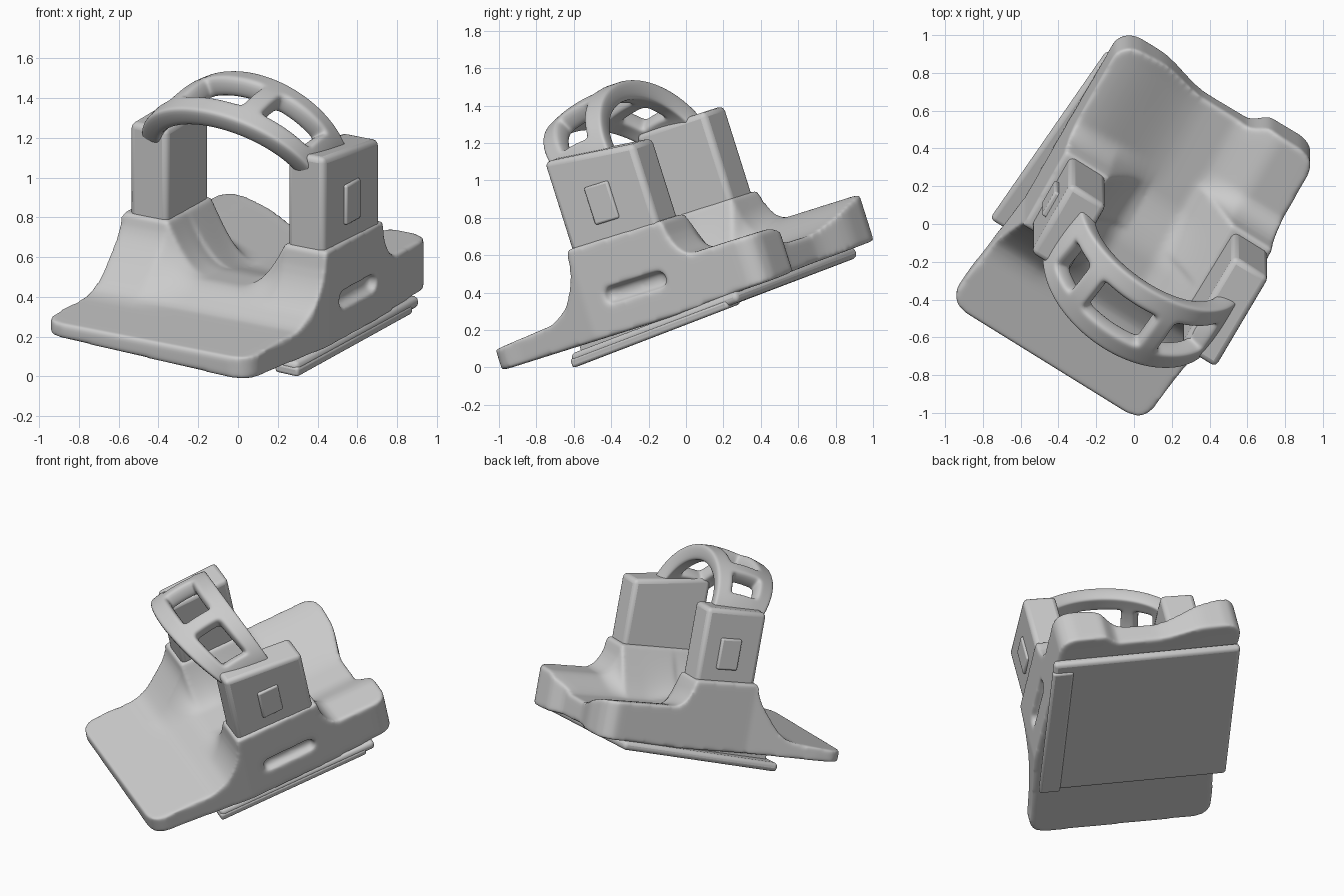
import bpy, bmesh, math
from mathutils import Matrix

if "Cube" in bpy.data.objects:
    bpy.data.objects.remove(bpy.data.objects["Cube"])

# Whole model is built square to local axes, then turned 33 deg and tipped back 17.5 deg
POSE = Matrix.Rotation(math.radians(17.5), 4, 'X') @ Matrix.Rotation(math.radians(-33), 4, 'Z')


def clamp(t):
    return max(0.0, min(1.0, t))


def smooth(a, b, x):
    t = clamp((x - a) / (b - a))
    return t * t * (3 - 2 * t)


def fillet(a, b, x):
    t = clamp((x - a) / (b - a))
    return 1 - math.sqrt(1 - t * t)


def shift(v):
    return -0.08 * clamp(v + 0.1) - 0.03 * clamp((-v - 0.1) / 0.5)


def finish(name, bm):
    bmesh.ops.recalc_face_normals(bm, faces=bm.faces)
    me = bpy.data.meshes.new(name)
    bm.to_mesh(me)
    bm.free()
    ob = bpy.data.objects.new(name, me)
    bpy.context.collection.objects.link(ob)
    ob.matrix_world = POSE
    for p in me.polygons:
        p.use_smooth = True
    return ob


def block(name, u, v, w_front, w_back, bevel=0.03, segs=3, skew=1.0, tilt=0.0):
    """Six-sided block; u, v are ranges, w_* are (bottom, top) at front and back."""
    bm = bmesh.new()
    bmesh.ops.create_cube(bm, size=1)
    for p in bm.verts:
        i, j, k = (int(c > 0) for c in p.co)
        p.co = (u[i] + shift(v[j]) * skew, v[j], (w_back if j else w_front)[k] - tilt * u[i])
    ob = finish(name, bm)
    m = ob.modifiers.new("round", 'BEVEL')
    m.width, m.segments = bevel, segs
    bpy.context.view_layer.objects.active = ob
    ob.select_set(True)
    bpy.ops.object.shade_smooth_by_angle(angle=math.radians(40))
    ob.select_set(False)
    return ob


# Body: front plate, raised shoulders under the towers, scooped rear
V0, V1, NU, NV = -0.8, 0.98, 100, 130


def top_height(u, v):
    floor = 0.395 + 0.04 * clamp((v + 0.8) / 0.5)
    floor += 0.10 * smooth(-0.38, -0.13, v) - 0.06 * smooth(0.0, 0.35, v)
    right = u > 0
    a = abs(u)
    side = clamp((a - 0.10) / 0.25) ** 2
    rear_side = smooth(0.12, 0.40, a) if right else smooth(0.02, 0.62, a)
    rear = floor + ((0.575 if right else 0.605) - floor) * rear_side
    end = 0.49 if right else 0.36
    front = fillet(-0.26 if right else -0.47, -0.12, v)
    back = fillet(end + 0.13, end, v) if v > end else 1
    if v < 0.1:
        return floor + (0.79 - floor) * side * front
    tower = rear + (0.79 - rear) * side
    return rear + (tower - rear) * back if side > 0 else rear + (floor - rear) * back


def row_width(v):
    r = 0.11
    d = min(r, v - V0, V1 - v)
    return 0.615 - r + math.sqrt(max(0, r * r - (r - d) ** 2))


bm = bmesh.new()
layers = []
for top in (True, False):
    grid = []
    for j in range(NV + 1):
        v = V0 + (V1 - V0) * j / NV
        w = row_width(v)
        row = []
        for i in range(NU + 1):
            u = w * (2 * i / NU - 1) - 0.008
            z = top_height(u, v) if top else 0.30 - 0.035 * u + 0.025 * smooth(0.3, 0.95, v)
            # hollow in the rear edge
            dent = 0.07 * smooth(0.5, 0.98, v) * smooth(-0.4, -0.05, u) * smooth(0.32, 0.2, u)
            row.append(bm.verts.new((u + shift(v), v - dent, z)))
        grid.append(row)
    for j in range(NV):
        for i in range(NU):
            bm.faces.new((grid[j][i], grid[j][i + 1], grid[j + 1][i + 1], grid[j + 1][i]))
    rim = grid[0][:-1] + [r[-1] for r in grid[:-1]] + grid[-1][:0:-1] + [r[0] for r in grid[:0:-1]]
    layers.append(rim)
n = len(layers[0])
for i in range(n):
    k = (i + 1) % n
    bm.faces.new((layers[0][i], layers[0][k], layers[1][k], layers[1][i]))
body = finish("base_body", bm)

# Slot in the right flank
slot = block("slot_cutter", (0.555, 0.75), (0.03, 0.41), (0.445, 0.535), (0.445, 0.535), 0.04, 5)
slot.hide_render = True
slot.display_type = 'WIRE'
m = body.modifiers.new("slot", 'BOOLEAN')
m.operation, m.object, m.solver = 'DIFFERENCE', slot, 'EXACT'
m = body.modifiers.new("soften", 'REMESH')
m.mode, m.voxel_size, m.use_smooth_shade = 'VOXEL', 0.012, True
m = body.modifiers.new("relax", 'SMOOTH')
m.factor, m.iterations = 0.5, 9

# Towers
block("right_tower", (0.36, 0.58), (-0.10, 0.46), (0.6, 1.275), (0.6, 1.225), skew=0.6)
block("left_tower", (-0.585, -0.36), (-0.10, 0.34), (0.6, 1.265), (0.6, 1.275))

# Raised side panels
block("right_panel", (0.54, 0.605), (0.10, 0.25), (0.87, 1.08), (0.87, 1.08), 0.012)
block("left_panel", (-0.61, -0.54), (0.06, 0.21), (0.87, 1.08), (0.87, 1.08), 0.012)

# Bottom pad with its side strip and the neck joining it to the body
block("bottom_pad", (-0.70, 0.565), (-0.32, 0.81), (0.21, 0.27), (0.265, 0.325), 0.025, skew=0, tilt=0.03)
block("pad_strip", (0.43, 0.57), (-0.325, 0.74), (0.195, 0.245), (0.25, 0.295), 0.015, skew=0, tilt=0.03)
block("pad_neck", (-0.57, 0.52), (-0.28, 0.74), (0.23, 0.33), (0.28, 0.34), 0.01, tilt=0.03)

# Arched bridge with three windows
ROWS = [0, 0.06, 0.2, 0.28, 0.34, 0.5, 0.64, 0.7, 0.8, 0.94, 1]
WINDOWS = [(25, 60), (75, 115), (130, 150)]
bm = bmesh.new()
cols = []
for deg in range(0, 181, 5):
    c, s = math.cos(math.radians(deg)), math.sin(math.radians(deg))
    front = (0.47 * c, -0.05 - 0.22 * s, 1.12 + 0.30 * s)
    rear = (0.45 * c, 0.28 - 0.12 * s, 1.15 + 0.36 * s)
    col = []
    for t in ROWS:
        p = [a + (b - a) * t for a, b in zip(front, rear)]
        p[2] += 0.03 * math.sin(math.pi * t)
        p[0] -= 0.01
        col.append(bm.verts.new(p))
    cols.append(col)
for i in range(len(cols) - 1):
    mid = 5 * i + 2.5
    for j in range(len(ROWS) - 1):
        hole = 0.28 < (ROWS[j] + ROWS[j + 1]) / 2 < 0.7 and any(a < mid < b for a, b in WINDOWS)
        if not hole:
            bm.faces.new((cols[i][j], cols[i + 1][j], cols[i + 1][j + 1], cols[i][j + 1]))
arch = finish("arched_bridge", bm)
m = arch.modifiers.new("thickness", 'SOLIDIFY')
m.thickness, m.offset, m.use_even_offset = 0.105, 0, True
m = arch.modifiers.new("round", 'SUBSURF')
m.levels = m.render_levels = 2
